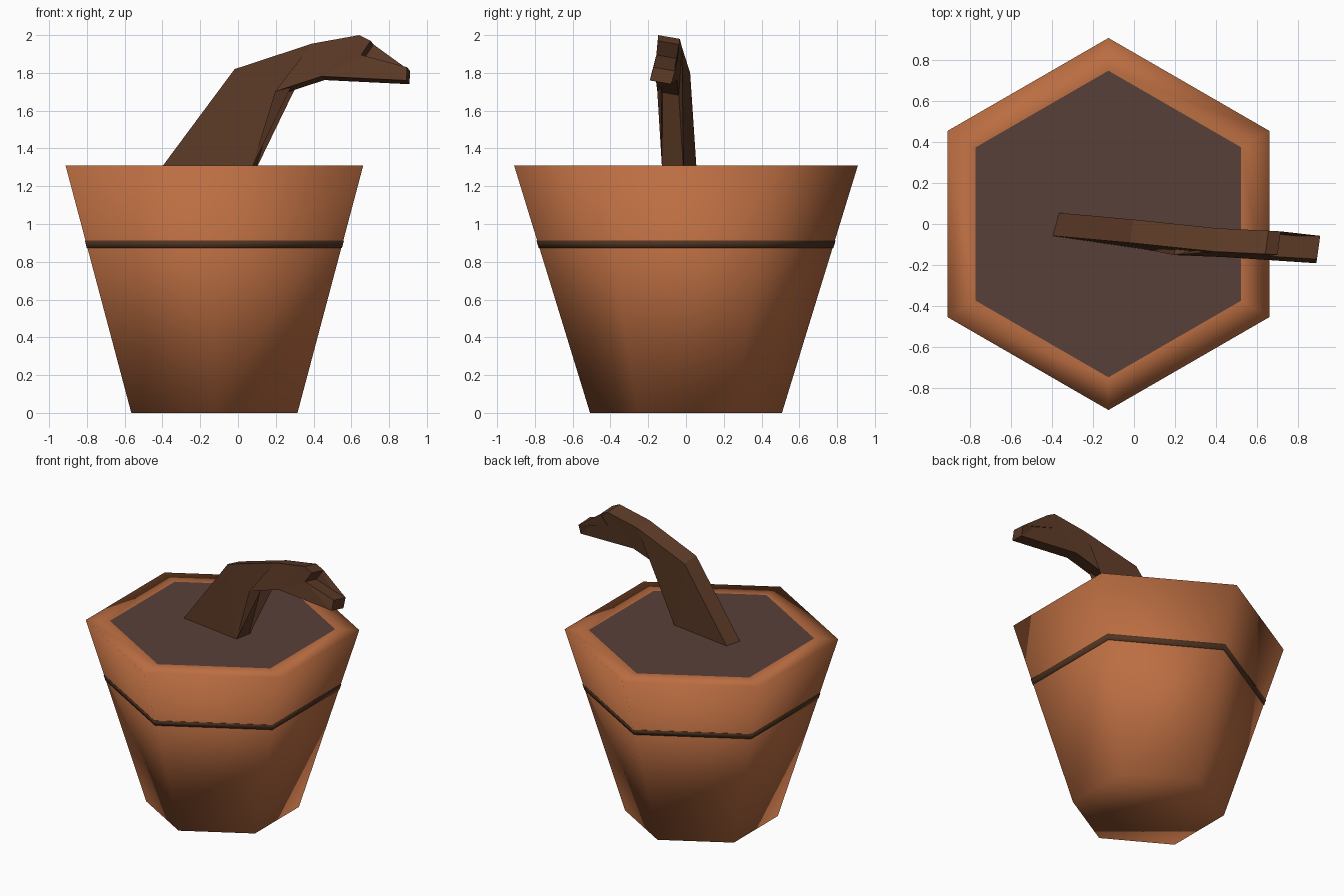
import bpy, bmesh, math
from mathutils import Vector

if "Cube" in bpy.data.objects:
    bpy.data.objects.remove(bpy.data.objects["Cube"])

def material(name, rgb):
    # sRGB 0-255 to linear
    lin = [((c / 255 + 0.055) / 1.055) ** 2.4 for c in rgb]
    m = bpy.data.materials.new(name)
    m.diffuse_color = (*lin, 1)
    m.use_nodes = True
    m.node_tree.nodes["Principled BSDF"].inputs["Base Color"].default_value = m.diffuse_color
    return m

CLAY = material("terracotta clay", (188, 110, 66))
SOIL = material("dark soil", (88, 64, 57))
WOOD = material("brown wood", (92, 58, 38))
BAND = material("band brown", (80, 52, 34))

def finish(name, bm, mats, smooth):
    bmesh.ops.recalc_face_normals(bm, faces=bm.faces)
    for f in bm.faces:
        f.smooth = smooth
    me = bpy.data.meshes.new(name)
    bm.to_mesh(me)
    bm.free()
    for m in mats:
        me.materials.append(m)
    ob = bpy.data.objects.new(name, me)
    bpy.context.collection.objects.link(ob)
    return ob

CX, H, R0, R1 = -0.125, 1.31, 0.508, 0.91

def hex_ring(bm, r, z):
    angles = [math.radians(90 + 60 * i) for i in range(6)]
    return [bm.verts.new((CX + r * math.cos(a), r * math.sin(a), z)) for a in angles]

def bridge(bm, a, b):
    for i in range(6):
        j = (i + 1) % 6
        bm.faces.new((a[i], a[j], b[j], b[i]))

def wall_radius(z):
    return R0 + (R1 - R0) * z / H

# pot: tapered hexagon, flat rim, flush soil cap
bm = bmesh.new()
base = hex_ring(bm, R0, 0)
top = hex_ring(bm, R1, H)
inner = hex_ring(bm, 0.75, H)
bridge(bm, base, top)
bridge(bm, top, inner)
bm.faces.new(base[::-1])
bm.faces.new(inner).material_index = 1
finish("pot", bm, [CLAY, SOIL], True)

# painted band round the pot, a very thin plate
bm = bmesh.new()
rings = [hex_ring(bm, wall_radius(z) + d, z)
         for z, d in ((0.872, 0), (0.873, 0.004), (0.911, 0.004), (0.912, 0))]
for a, b in zip(rings, rings[1:]):
    bridge(bm, a, b)
finish("painted_band", bm, [BAND], True)

# bent, forked stem: outline (x, y, z) swept across its tilted thickness
outline = [(-0.40, 0.0, 1.285), (-0.01, -0.035, 1.81), (0.40, -0.078, 1.945),
           (0.65, -0.09, 1.99), (0.71, -0.093, 1.96), (0.66, -0.10, 1.885),
           (0.903, -0.115, 1.82), (0.90, -0.135, 1.75), (0.45, -0.105, 1.772),
           (0.205, -0.095, 1.692), (0.08, -0.07, 1.285)]
side = Vector((-0.008, -0.057, 0.01))
bm = bmesh.new()
front = [bm.verts.new(Vector(p) + side) for p in outline]
back = [bm.verts.new(Vector(p) - side) for p in outline]
n = len(outline)
for i in range(n):
    j = (i + 1) % n
    bm.faces.new((front[i], front[j], back[j], back[i]))
caps = [bm.faces.new(front), bm.faces.new(back[::-1])]
bmesh.ops.triangulate(bm, faces=caps)
finish("forked_stem", bm, [WOOD], False)
